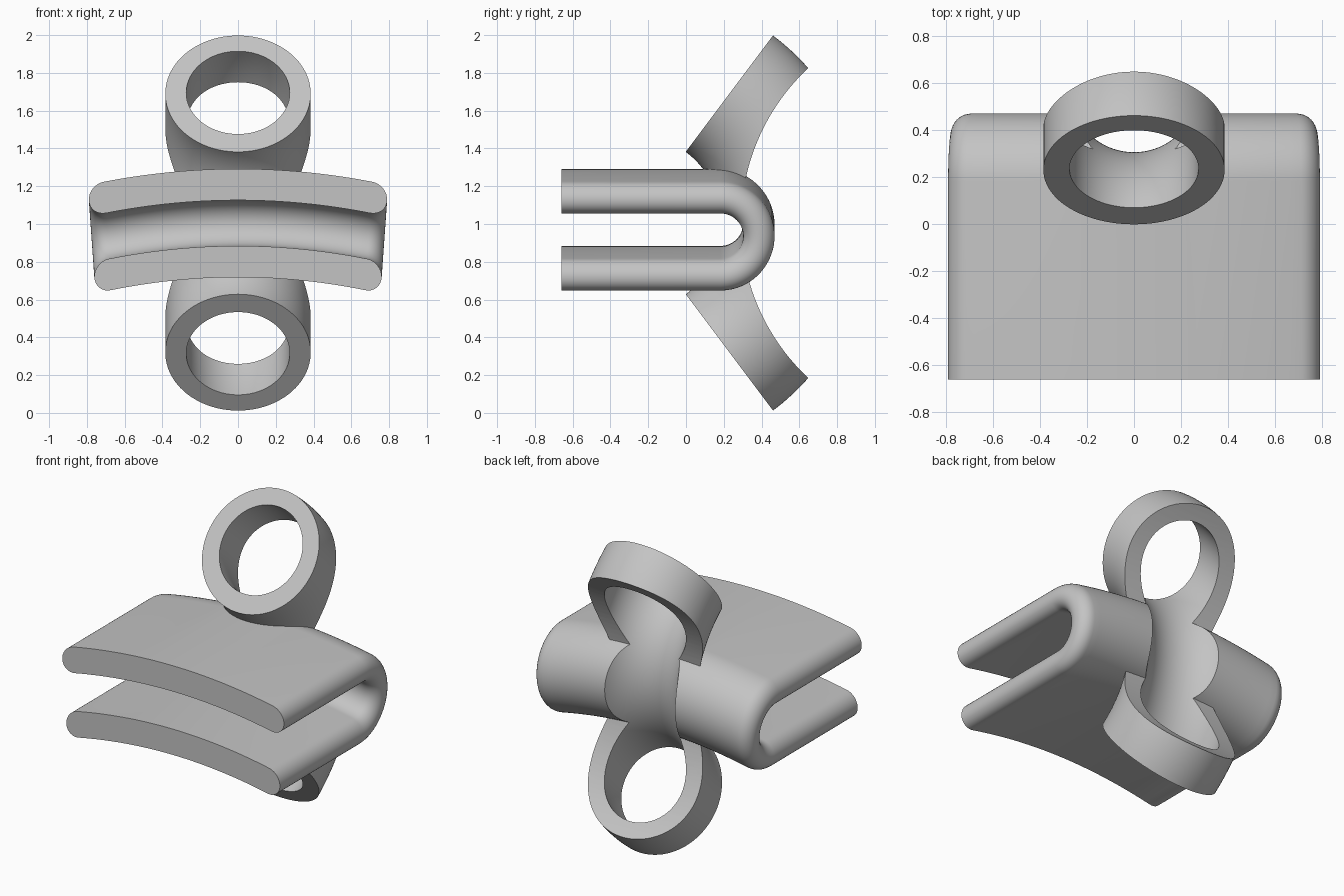
import bpy, bmesh, math
from mathutils import Vector, Matrix

if "Cube" in bpy.data.objects:
    bpy.data.objects.remove(bpy.data.objects["Cube"], do_unlink=True)

grey = bpy.data.materials.new("light_grey")
grey.use_nodes = True
colour = (0.55, 0.55, 0.55, 1)
grey.diffuse_color = colour
grey.node_tree.nodes["Principled BSDF"].inputs["Base Color"].default_value = colour

MID_Z = 1.005            # height of the symmetry plane
BEND_Y = 0.182           # centre of the clip's bend
BEND_R, HALF = 0.204, 0.083
TORUS_Y = -0.284         # centre of the curved tube
END = math.atan2(4, 3)   # half sweep of the curved tube


def loft(name, rings):
    """Skin a list of closed rings and cap both ends."""
    bm = bmesh.new()
    rows = [[bm.verts.new(p) for p in ring] for ring in rings]
    n = len(rows[0])
    for a, b in zip(rows, rows[1:]):
        for i in range(n):
            bm.faces.new((a[i], a[(i + 1) % n], b[(i + 1) % n], b[i]))
    bm.faces.new(rows[0])
    bm.faces.new(rows[-1])
    bmesh.ops.recalc_face_normals(bm, faces=bm.faces)
    mesh = bpy.data.meshes.new(name)
    bm.to_mesh(mesh)
    bm.free()
    obj = bpy.data.objects.new(name, mesh)
    bpy.context.collection.objects.link(obj)
    mesh.materials.append(grey)
    return obj


def arch(x, y, z):
    """Bow the clip across its width, slightly narrower towards the bottom."""
    return (x * (1 + 0.092 * (z - MID_Z)), y, z - 0.07 * (x / 0.7) ** 2)


def boolean(obj, tool, operation):
    mod = obj.modifiers.new(operation, 'BOOLEAN')
    mod.operation, mod.object, mod.solver = operation, tool, 'EXACT'
    bpy.context.view_layer.objects.active = obj
    bpy.ops.object.modifier_apply(modifier=mod.name)
    bpy.data.objects.remove(tool, do_unlink=True)


def curved_tube(name, radius, major, sweep, steps=64, sides=96):
    rings = []
    for i in range(steps + 1):
        a = sweep * (1 - 2 * i / steps)
        ring = []
        for k in range(sides):
            b = math.tau * k / sides
            d = major + radius * math.cos(b)
            ring.append((radius * math.sin(b), TORUS_Y + d * math.cos(a), MID_Z + d * math.sin(a)))
        rings.append(ring)
    return loft(name, rings)


# Clip: a rounded strip swept round a U-shaped path
flat = 0.775 - HALF
section = []
for side in (1, -1):
    section += [(side * flat * (2 * i / 32 - 1), side * HALF) for i in range(32)]
    for i in range(16):
        a = math.pi * i / 16
        section.append((side * (flat + HALF * math.sin(a)), side * HALF * math.cos(a)))

bend = [math.pi / 2 - math.pi * i / 40 for i in range(41)]
path = [(-0.66, math.pi / 2)] + [(BEND_Y, a) for a in bend] + [(-0.66, -math.pi / 2)]
clip = loft("spring_clip", [
    [arch(x, y + (BEND_R + t) * math.cos(a), MID_Z + (BEND_R + t) * math.sin(a)) for x, t in section]
    for y, a in path])

# Curved tube whose two open ends form the rings
tube = curved_tube("ring_tube", 0.385, 0.856, END)

# Keep the mouth of the clip free of the tube
r = BEND_R - HALF + 0.02
mouth = [(-0.8, MID_Z + r)]
mouth += [(BEND_Y + r * math.cos(a), MID_Z + r * math.sin(a)) for a in bend]
mouth += [(-0.8, MID_Z - r)]
gap = loft("gap_cutter", [[arch(i / 20, y, z) for y, z in mouth] for i in range(-10, 11)])
boolean(tube, gap, 'DIFFERENCE')

# Large round cut that opens the tube at the back
circle = [math.tau * k / 192 for k in range(192)]
back = loft("back_cutter", [
    [(x, 1.414 + 1.123 * math.cos(a), MID_Z + 1.123 * math.sin(a)) for a in circle]
    for x in (-1, 1)])
boolean(tube, back, 'DIFFERENCE')

# Join, then bore the channel through both
boolean(clip, tube, 'UNION')
bore = curved_tube("bore_cutter", 0.274, 0.863, END + 0.1)
boolean(clip, bore, 'DIFFERENCE')

bpy.ops.object.select_all(action='DESELECT')
clip.select_set(True)
bpy.context.view_layer.objects.active = clip
bpy.ops.object.shade_smooth_by_angle(angle=math.radians(30))
